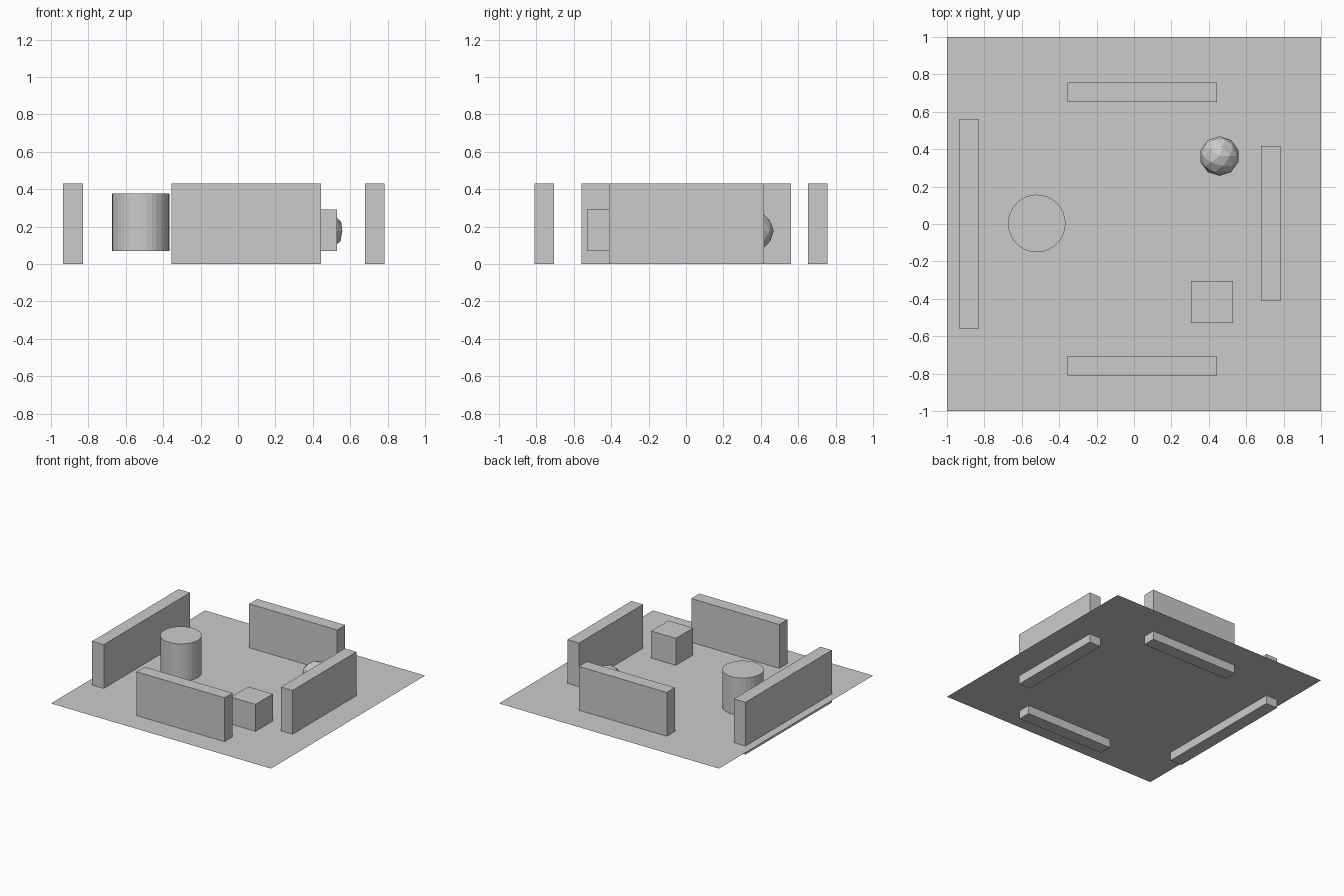
import bpy

# Remove the default object
cube = bpy.data.objects.get("Cube")
if cube:
    bpy.data.objects.remove(cube, do_unlink=True)

# One plain grey for everything
GREY = (0.6, 0.6, 0.6, 1.0)
grey = bpy.data.materials.new("plain_grey")
grey.use_nodes = True
grey.diffuse_color = GREY
grey.node_tree.nodes["Principled BSDF"].inputs["Base Color"].default_value = GREY

FLOOR_Z = 0.07
WALL_HEIGHT = 0.43
WALL_THICK = 0.105


def finish(name):
    obj = bpy.context.object
    obj.name = name
    obj.data.name = name
    obj.data.materials.append(grey)
    return obj


def box(name, x, y, z, size):
    bpy.ops.mesh.primitive_cube_add(size=1, location=(x, y, z + size[2] / 2))
    obj = finish(name)
    obj.scale = size
    bpy.ops.object.transform_apply(location=False, rotation=False, scale=True)
    return obj


# Thin ground sheet that the walls pass through
bpy.ops.mesh.primitive_plane_add(size=2, location=(0, 0, FLOOR_Z))
finish("floor")

# Four free-standing walls
for name, x, y, width, depth in (
    ("front_wall", 0.045, -0.757, 0.8, WALL_THICK),
    ("back_wall", 0.045, 0.704, 0.8, WALL_THICK),
    ("left_wall", 0.732, 0.002, WALL_THICK, 0.83),
    ("right_wall", -0.882, 0.002, WALL_THICK, 1.12),
):
    box(name, x, y, 0, (width, depth, WALL_HEIGHT))

# Objects resting on the floor
box("block", 0.418, -0.417, FLOOR_Z, (0.224, 0.224, 0.222))

bpy.ops.mesh.primitive_cylinder_add(
    vertices=32, radius=0.154, depth=0.306, location=(-0.52, 0.003, FLOOR_Z + 0.153))
finish("drum")

bpy.ops.mesh.primitive_ico_sphere_add(
    subdivisions=2, radius=0.106, location=(0.457, 0.363, FLOOR_Z + 0.106))
finish("ball")
